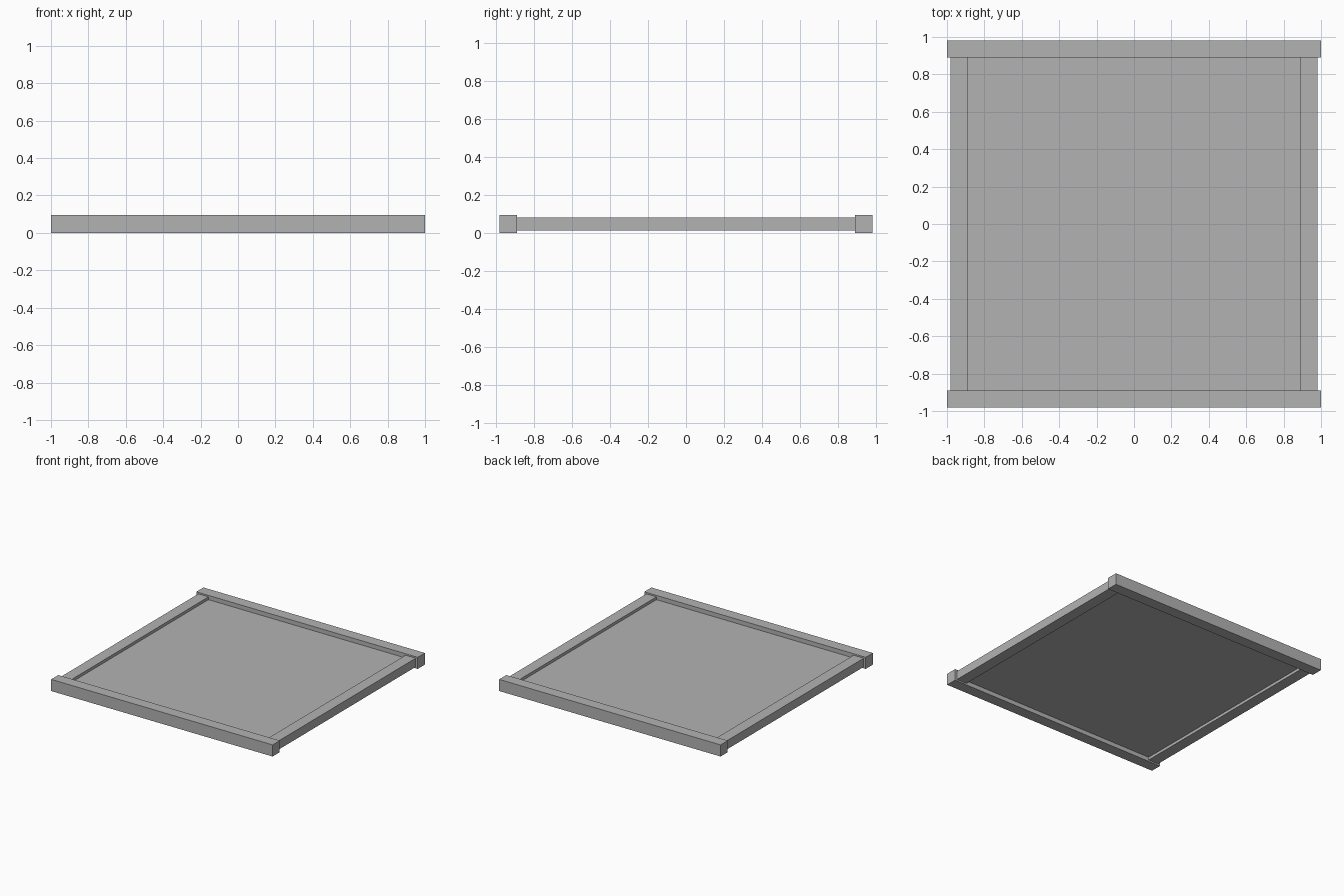
import bpy

cube = bpy.data.objects.get("Cube")
if cube:
    bpy.data.objects.remove(cube, do_unlink=True)

# Single plain grey
grey = bpy.data.materials.new("plain_grey")
grey.use_nodes = True
color = (0.45, 0.45, 0.45, 1)
grey.diffuse_color = color
grey.node_tree.nodes["Principled BSDF"].inputs["Base Color"].default_value = color


def box(name, x, y, z):
    """Box from (min, max) ranges on each axis."""
    ranges = (x, y, z)
    bpy.ops.mesh.primitive_cube_add(size=1, location=[(a + b) / 2 for a, b in ranges])
    obj = bpy.context.object
    obj.name = name
    obj.scale = [b - a for a, b in ranges]
    bpy.ops.object.transform_apply(location=False, rotation=False, scale=True)
    obj.data.materials.append(grey)
    return obj


OUTER, INNER = 0.982, 0.89   # frame bar edges
HEIGHT = 0.095               # rail height
INSET = 0.012                # stiles sit in from the rail faces

# Full-width rails at front and back, thinner stiles between them
for sign, rail, stile in ((-1, "front_rail", "right_stile"), (1, "back_rail", "left_stile")):
    bar = sorted((sign * INNER, sign * OUTER))
    box(rail, (-1, 1), bar, (0, HEIGHT))
    box(stile, bar, (-INNER, INNER), (INSET, HEIGHT - INSET))

# Recessed centre panel
box("centre_panel", (-INNER, INNER), (-INNER, INNER), (0.035, 0.06))
